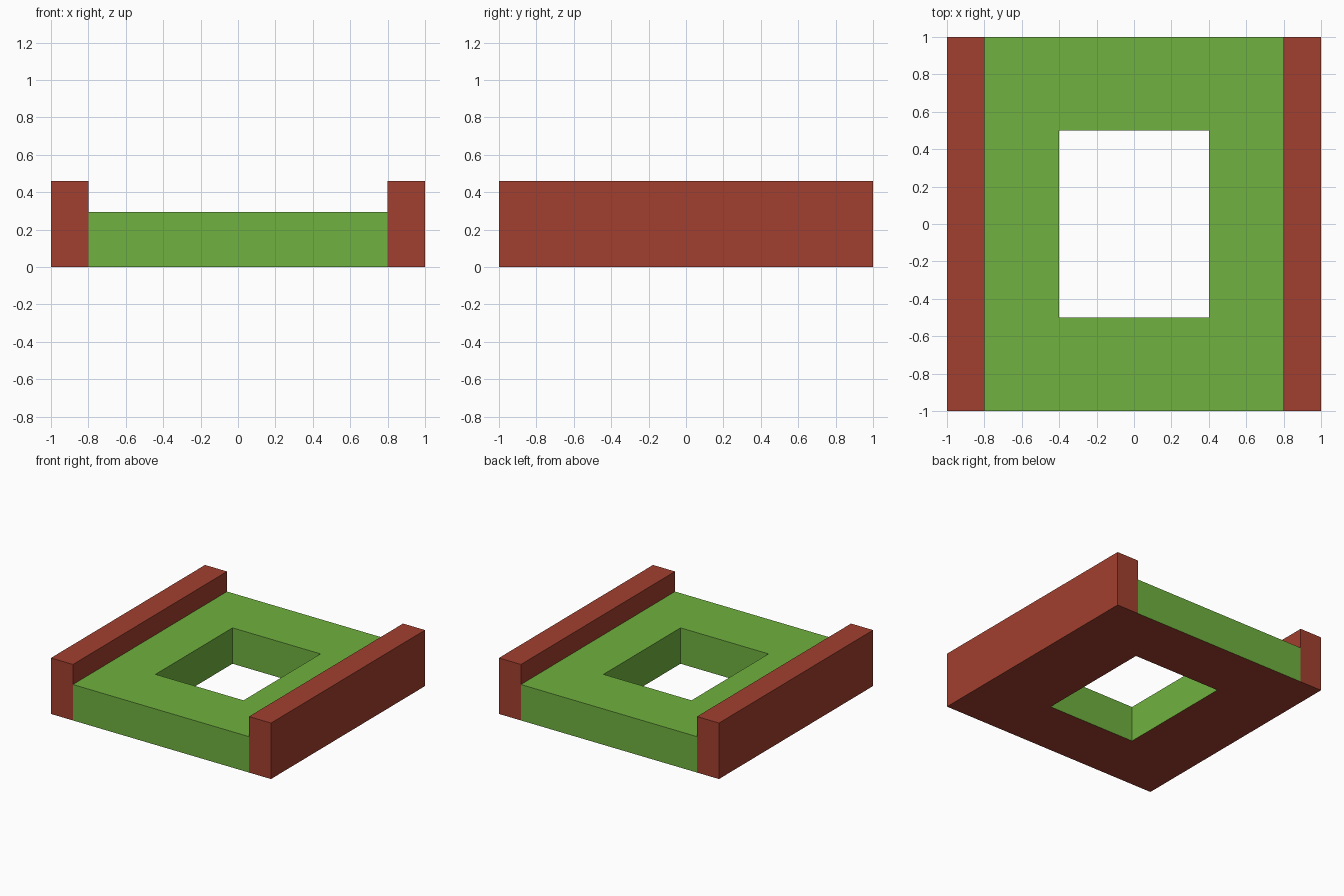
import bpy, bmesh
from mathutils import Vector

if "Cube" in bpy.data.objects:
    bpy.data.objects.remove(bpy.data.objects["Cube"])

RAIL_H, BED_H = 0.46, 0.295


def material(name, rgb):
    m = bpy.data.materials.new(name)
    m.diffuse_color = (*rgb, 1)
    m.use_nodes = True
    m.node_tree.nodes["Principled BSDF"].inputs["Base Color"].default_value = m.diffuse_color
    return m


red = material("red", (0.36, 0.05, 0.028))
green = material("green", (0.16, 0.44, 0.05))


def make_object(name, bm):
    bmesh.ops.recalc_face_normals(bm, faces=bm.faces)
    me = bpy.data.meshes.new(name)
    bm.to_mesh(me)
    bm.free()
    me.materials.append(red)
    me.materials.append(green)
    ob = bpy.data.objects.new(name, me)
    bpy.context.collection.objects.link(ob)
    return ob


# Channel-shaped body: rail, bed and rail cross-sections extruded along y
bm = bmesh.new()
strips = [(-1, -0.8, RAIL_H), (-0.8, 0.8, BED_H), (0.8, 1, RAIL_H)]
verts = {}


def vert(x, z):
    if (x, z) not in verts:
        verts[x, z] = bm.verts.new((x, -1, z))
    return verts[x, z]


for x in (-0.8, 0.8):
    for z in (0, BED_H, RAIL_H):
        vert(x, z)
for x0, x1, h in strips:
    loop = [vert(x0, 0), vert(x1, 0)]
    if x0 == -1:
        loop.append(vert(x1, BED_H))
    loop += [vert(x1, h), vert(x0, h)]
    if x1 == 1:
        loop.append(vert(x0, BED_H))
    bm.faces.new(loop)
ext = bmesh.ops.extrude_face_region(bm, geom=bm.faces[:])
bmesh.ops.translate(bm, vec=(0, 2, 0),
                    verts=[g for g in ext["geom"] if isinstance(g, bmesh.types.BMVert)])

# Bed top and ends are green; underside and rails are red
for f in bm.faces:
    c = f.calc_center_median()
    f.material_index = int(abs(c.x) < 0.7 and c.z > 0.01)
body = make_object("channel_frame", bm)

# Rectangular opening through the bed, with green walls
bm = bmesh.new()
bmesh.ops.create_cube(bm, size=1)
bmesh.ops.scale(bm, vec=Vector((0.8, 1, 2)), verts=bm.verts)
for f in bm.faces:
    f.material_index = 1
cutter = make_object("opening_cutter", bm)
cutter.hide_render = True
cutter.hide_viewport = True
cutter.display_type = 'WIRE'

cut = body.modifiers.new("opening", 'BOOLEAN')
cut.operation = 'DIFFERENCE'
cut.solver = 'EXACT'
cut.object = cutter
